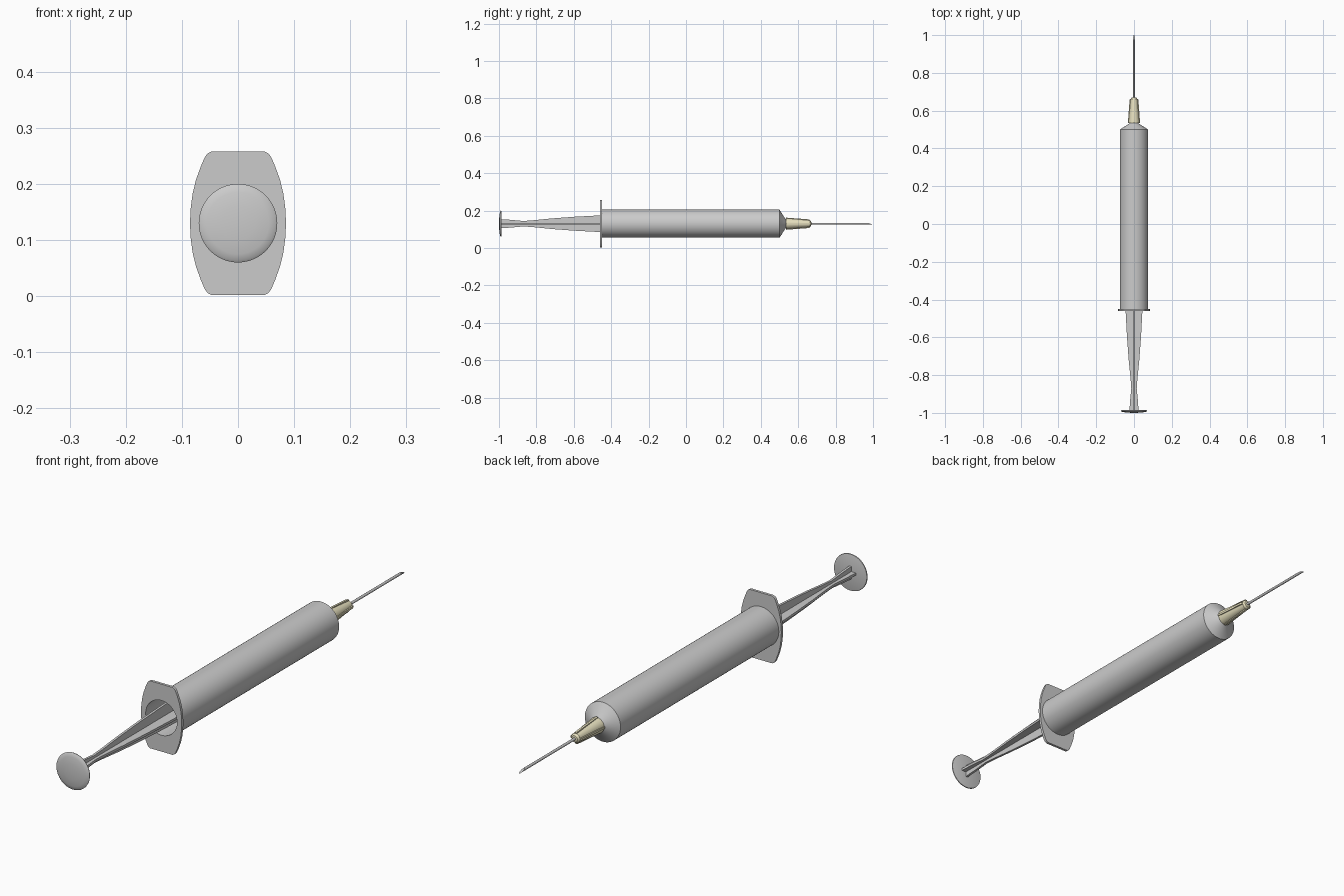
import bpy, bmesh
from math import cos, sin, pi, radians

if "Cube" in bpy.data.objects:
    bpy.data.objects.remove(bpy.data.objects["Cube"])

ZC = 0.13  # height of the long axis


def finish(bm, name, mat=None, smooth=True):
    bmesh.ops.remove_doubles(bm, verts=bm.verts, dist=1e-5)
    bmesh.ops.recalc_face_normals(bm, faces=bm.faces)
    me = bpy.data.meshes.new(name)
    bm.to_mesh(me)
    bm.free()
    ob = bpy.data.objects.new(name, me)
    bpy.context.collection.objects.link(ob)
    ob.location.z = ZC
    if mat:
        me.materials.append(mat)
    if smooth:
        bpy.ops.object.select_all(action='DESELECT')
        ob.select_set(True)
        bpy.context.view_layer.objects.active = ob
        bpy.ops.object.shade_smooth_by_angle(angle=radians(30))
    return ob


def lathe(name, profile, n=64, mat=None):
    """Revolve (radius, y) points around the long axis."""
    bm = bmesh.new()
    vs = [bm.verts.new((r, y, 0)) for r, y in profile]
    es = [bm.edges.new(p) for p in zip(vs, vs[1:])]
    bmesh.ops.spin(bm, geom=vs + es, cent=(0, 0, 0), axis=(0, 1, 0),
                   angle=2 * pi, steps=n, use_merge=True)
    return finish(bm, name, mat)


def fins(name, profile, inner, t, mat=None):
    """Four flat ribs around the axis; profile is (outer radius, y)."""
    bm = bmesh.new()
    for k in range(4):
        c, s = cos(k * pi / 2), sin(k * pi / 2)

        def put(r, y, w):
            return bm.verts.new((r * c - w * s, y, r * s + w * c))
        rings = [[put(r, y, -t), put(r, y, t), put(inner, y, t), put(inner, y, -t)]
                 for r, y in profile]
        for a, b in zip(rings, rings[1:]):
            for i in range(4):
                j = (i + 1) % 4
                bm.faces.new((a[i], a[j], b[j], b[i]))
        bm.faces.new(rings[0])
        bm.faces.new(rings[-1])
    return finish(bm, name, mat, smooth=True)


cream = bpy.data.materials.new("cream_plastic")
cream.diffuse_color = (0.80, 0.75, 0.52, 1)
cream.use_nodes = True
cream.node_tree.nodes["Principled BSDF"].inputs["Base Color"].default_value = cream.diffuse_color

# Hollow barrel with conical shoulder and nozzle
lathe("barrel", [(0.066, -0.458), (0.075, -0.458), (0.075, 0.50), (0.028, 0.53),
                 (0.022, 0.535), (0.018, 0.60), (0, 0.60), (0, 0.53),
                 (0.066, 0.49), (0.066, -0.458)])

# Finger flange: rounded outline with a round hole
quarter = [(0.0855, 0), (0.0845, 0.025), (0.081, 0.052), (0.075, 0.077),
           (0.066, 0.102), (0.059, 0.118), (0.054, 0.1245), (0.047, 0.128)]
half = quarter + [(-x, z) for x, z in reversed(quarter)]
outline = half + [(x, -z) for x, z in reversed(half[1:-1])]
hole = [(0.066 * cos(2 * pi * i / 64), 0.066 * sin(2 * pi * i / 64)) for i in range(64)]
cu = bpy.data.curves.new("flange_curve", 'CURVE')
cu.dimensions = '2D'
cu.fill_mode = 'BOTH'
cu.extrude = 0.005
for pts in (outline, hole):
    sp = cu.splines.new('POLY')
    sp.points.add(len(pts) - 1)
    for p, (x, z) in zip(sp.points, pts):
        p.co = (x, z, 0, 1)
    sp.use_cyclic_u = True
flange = bpy.data.objects.new("finger_flange", cu)
bpy.context.collection.objects.link(flange)
flange.location = (0, -0.455, ZC)
flange.rotation_euler.x = pi / 2
bpy.ops.object.select_all(action='DESELECT')
flange.select_set(True)
bpy.context.view_layer.objects.active = flange
bpy.ops.object.convert(target='MESH')

# Plunger: cross-ribbed rod, domed thumb rest and stopper inside the barrel
fins("plunger_rod", [(0.024, -0.988), (0.021, -0.94), (0.0145, -0.87), (0.018, -0.82),
                     (0.028, -0.72), (0.037, -0.60), (0.045, -0.45), (0.050, -0.30),
                     (0.054, 0.0)], 0.0, 0.0045)
lathe("thumb_rest", [(0, -1.0), (0.03, -0.999), (0.055, -0.996), (0.066, -0.993),
                     (0.070, -0.990), (0.069, -0.987), (0.066, -0.986), (0, -0.986)])
lathe("stopper", [(0, 0.0), (0.064, 0.0), (0.064, 0.06), (0, 0.09)])

# Needle hub with four ribs
lathe("needle_hub", [(0.018, 0.534), (0.030, 0.534), (0.018, 0.662), (0.012, 0.669),
                     (0, 0.671)], 48, cream)
fins("hub_ribs", [(0.0325, 0.534), (0.0235, 0.655), (0.021, 0.662)], 0.010, 0.004, cream)

# Needle with a slanted tip
needle = lathe("needle", [(0, 0.64), (0.005, 0.64), (0.005, 0.985), (0, 0.985)], 24)
for v in needle.data.vertices:
    if v.co.y > 0.9:
        v.co.y -= 0.015 * v.co.z / 0.005
